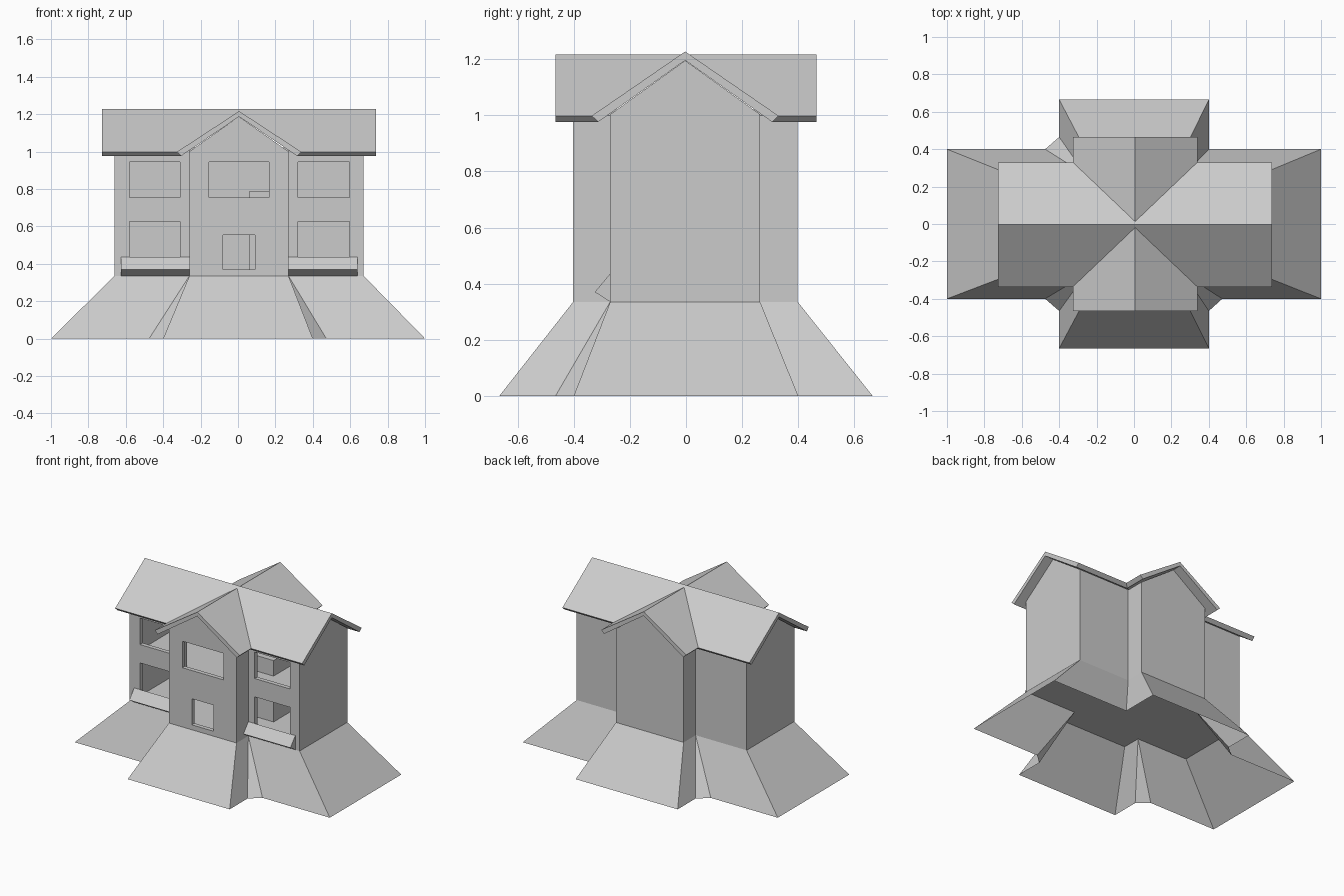
import bpy, bmesh

if "Cube" in bpy.data.objects:
    bpy.data.objects.remove(bpy.data.objects["Cube"])

grey = bpy.data.materials.new("light_grey")
grey.diffuse_color = (0.6, 0.6, 0.6, 1)
grey.use_nodes = True
grey.node_tree.nodes["Principled BSDF"].inputs["Base Color"].default_value = grey.diffuse_color


def finish(name, bm):
    bmesh.ops.recalc_face_normals(bm, faces=bm.faces)
    me = bpy.data.meshes.new(name)
    bm.to_mesh(me)
    bm.free()
    me.materials.append(grey)
    ob = bpy.data.objects.new(name, me)
    bpy.context.collection.objects.link(ob)
    return ob


def prism(name, profile, lo, hi, axis):
    """Extrude a (side, z) profile from lo to hi along axis x or y."""
    bm = bmesh.new()
    ends = []
    for t in (lo, hi):
        ends.append([bm.verts.new((t, s, z) if axis == "x" else (s, t, z)) for s, z in profile])
        bm.faces.new(ends[-1])
    n = len(profile)
    for i in range(n):
        j = (i + 1) % n
        bm.faces.new((ends[0][i], ends[0][j], ends[1][j], ends[1][i]))
    return finish(name, bm)


def box(name, x0, x1, y0, y1, z0, z1):
    return prism(name, [(y0, z0), (y1, z0), (y1, z1), (y0, z1)], x0, x1, "x")


def boolean(target, cutter, op):
    """Apply a boolean and remove the cutter."""
    mod = target.modifiers.new("bool", "BOOLEAN")
    mod.object, mod.operation, mod.solver = cutter, op, "EXACT"
    bpy.context.view_layer.update()
    deps = bpy.context.evaluated_depsgraph_get()
    me = bpy.data.meshes.new_from_object(target.evaluated_get(deps))
    target.modifiers.clear()
    target.data = me
    bpy.data.objects.remove(cutter)


def gable(c, half, z0, eave, apex):
    return [(c - half, z0), (c + half, z0), (c + half, eave), (c, apex), (c - half, eave)]


# Walls: two crossing gabled wings, hollowed out
walls = prism("walls", gable(-0.003, 0.267, 0.335, 1.003, 1.195), -0.66, 0.672, "x")
boolean(walls, prism("wing", gable(0.005, 0.265, 0.335, 1.0, 1.187), -0.402, 0.398, "y"), "UNION")
boolean(walls, prism("cut", gable(-0.003, 0.237, 0.35, 1.04, 1.25), -0.63, 0.642, "x"), "DIFFERENCE")
boolean(walls, prism("cut", gable(0.005, 0.235, 0.35, 1.04, 1.24), -0.372, 0.368, "y"), "DIFFERENCE")

# Window and door openings in the front
openings = [(-0.58, -0.31, -0.27, 0.755, 0.943), (-0.58, -0.31, -0.27, 0.37, 0.625),
            (0.32, 0.597, -0.27, 0.755, 0.943), (0.32, 0.597, -0.27, 0.37, 0.625),
            (-0.155, 0.167, -0.40, 0.755, 0.943), (-0.08, 0.09, -0.40, 0.37, 0.555)]
for x0, x1, y, z0, z1 in openings:
    boolean(walls, box("cut", x0, x1, y - 0.06, y + 0.06, z0, z1), "DIFFERENCE")

# Upper floor and the block standing inside
box("upper_floor", -0.63, 0.642, -0.24, 0.234, 0.66, 0.675)
box("upper_floor_front", -0.23, 0.24, -0.372, -0.24, 0.66, 0.675)
box("upper_floor_back", -0.23, 0.24, 0.234, 0.368, 0.66, 0.675)
box("inner_block", 0.06, 0.30, -0.03, 0.2, 0.35, 0.785)


# Roof: crossing gable slabs, cut out underneath
def roof_outer(c, ridge):
    return [(c - 0.31, 0.976), (c + 0.31, 0.976), (c + 0.333, 0.998), (c, ridge), (c - 0.333, 0.998)]


def roof_inner(c, apex):
    s = (apex - 0.976) / 0.31
    return [(c - 0.4, 0.976 - 0.09 * s), (c + 0.4, 0.976 - 0.09 * s), (c, apex)]


roof = prism("roof", roof_outer(-0.003, 1.227), -0.728, 0.738, "x")
boolean(roof, prism("wing", roof_outer(0.006, 1.216), -0.465, 0.465, "y"), "UNION")
boolean(roof, prism("cut", roof_inner(-0.003, 1.196), -0.85, 0.85, "x"), "DIFFERENCE")
boolean(roof, prism("cut", roof_inner(0.006, 1.187), -0.6, 0.6, "y"), "DIFFERENCE")

# Sloping skirt, open below, with small chamfers at three inner corners
bm = bmesh.new()
X0, X1, A0, A1, B0, B1, C0, C1 = -0.66, 0.672, -0.26, 0.27, -0.27, 0.264, -0.402, 0.398
ring = [  # (top corner, bottom corner or corners)
    ((X1, B0), [(1, -0.4)]), ((X1, B1), [(1, 0.4)]),
    ((A1, B1), [(0.4, 0.4)]),
    ((A1, C1), [(0.4, 0.665)]), ((A0, C1), [(-0.4, 0.665)]),
    ((A0, B1), [(-0.4, 0.465), (-0.475, 0.4)]),
    ((X0, B1), [(-1, 0.4)]), ((X0, B0), [(-1, -0.4)]),
    ((A0, B0), [(-0.475, -0.4), (-0.4, -0.465)]),
    ((A0, C0), [(-0.4, -0.665)]), ((A1, C0), [(0.4, -0.665)]),
    ((A1, B0), [(0.4, -0.465), (0.472, -0.4)])]
tops = [bm.verts.new((*t, 0.335)) for t, _ in ring]
lows = [[bm.verts.new((*p, 0)) for p in ps] for _, ps in ring]
for i in range(len(ring)):
    j = (i + 1) % len(ring)
    bm.faces.new((tops[i], lows[i][-1], lows[j][0], tops[j]))
    if len(lows[i]) == 2:
        bm.faces.new((tops[i], lows[i][0], lows[i][1]))
finish("skirt", bm)

# Wedge-shaped window boxes beside the front wing
wedge = [(-0.27, 0.335), (-0.325, 0.37), (-0.27, 0.436)]
prism("window_box_left", wedge, -0.625, -0.26, "x")
prism("window_box_right", wedge, 0.27, 0.638, "x")
